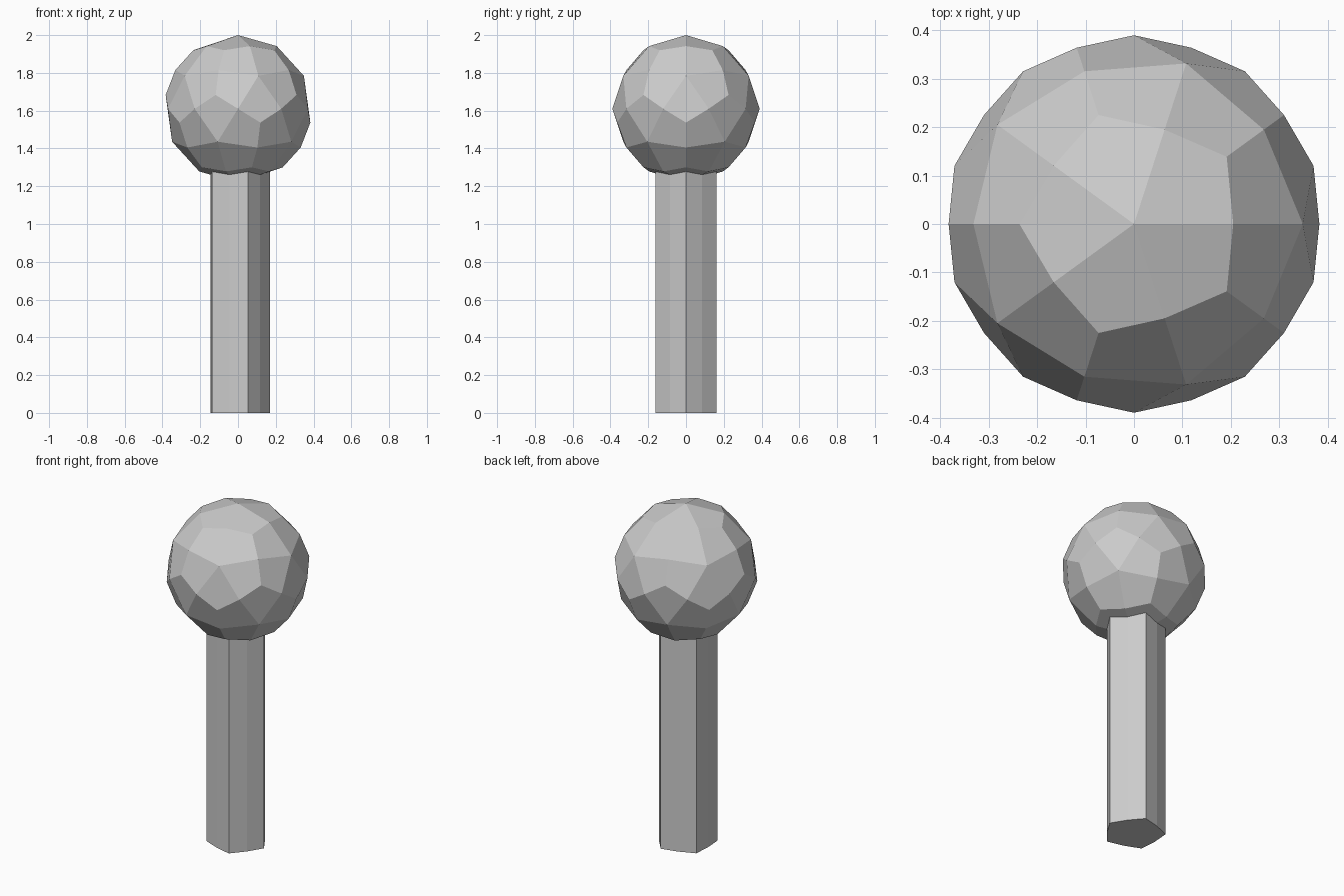
import bpy, bmesh
from math import cos, sin, pi
from mathutils import Vector

if "Cube" in bpy.data.objects:
    bpy.data.objects.remove(bpy.data.objects["Cube"])

BALL_R = 0.39
BALL_Z = 1.61
POST_TOP = 1.3


def add_object(name, bm):
    bmesh.ops.recalc_face_normals(bm, faces=bm.faces)
    mesh = bpy.data.meshes.new(name)
    bm.to_mesh(mesh)
    bm.free()
    obj = bpy.data.objects.new(name, mesh)
    bpy.context.collection.objects.link(obj)
    return obj


# post: blunt pentagon, corners further out than the side middles
bm = bmesh.new()
ring = []
for i in range(10):
    r = 0.17 if i % 2 == 0 else 0.145
    ring.append(bm.verts.new((r * cos(i * pi / 5), r * sin(i * pi / 5), 0)))
base = bm.faces.new(ring)
ext = bmesh.ops.extrude_face_region(bm, geom=[base], use_keep_orig=True)
top_verts = [g for g in ext["geom"] if isinstance(g, bmesh.types.BMVert)]
bmesh.ops.translate(bm, verts=top_verts, vec=(0, 0, POST_TOP))
add_object("post", bm)

# ball: icosahedron with every triangle split into three kites on the sphere
ico = bmesh.new()
bmesh.ops.create_icosphere(ico, subdivisions=1, radius=1)
bm = bmesh.new()
for face in ico.faces:
    corners = [v.co for v in face.verts]
    middle = face.calc_center_median()
    for i, c in enumerate(corners):
        kite = [c, c + corners[(i + 1) % 3], middle, c + corners[i - 1]]
        bm.faces.new([bm.verts.new(p.normalized() * BALL_R) for p in kite])
ico.free()
bmesh.ops.remove_doubles(bm, verts=bm.verts, dist=0.001)
ball = add_object("ball", bm)
ball.location = Vector((0, 0, BALL_Z))
